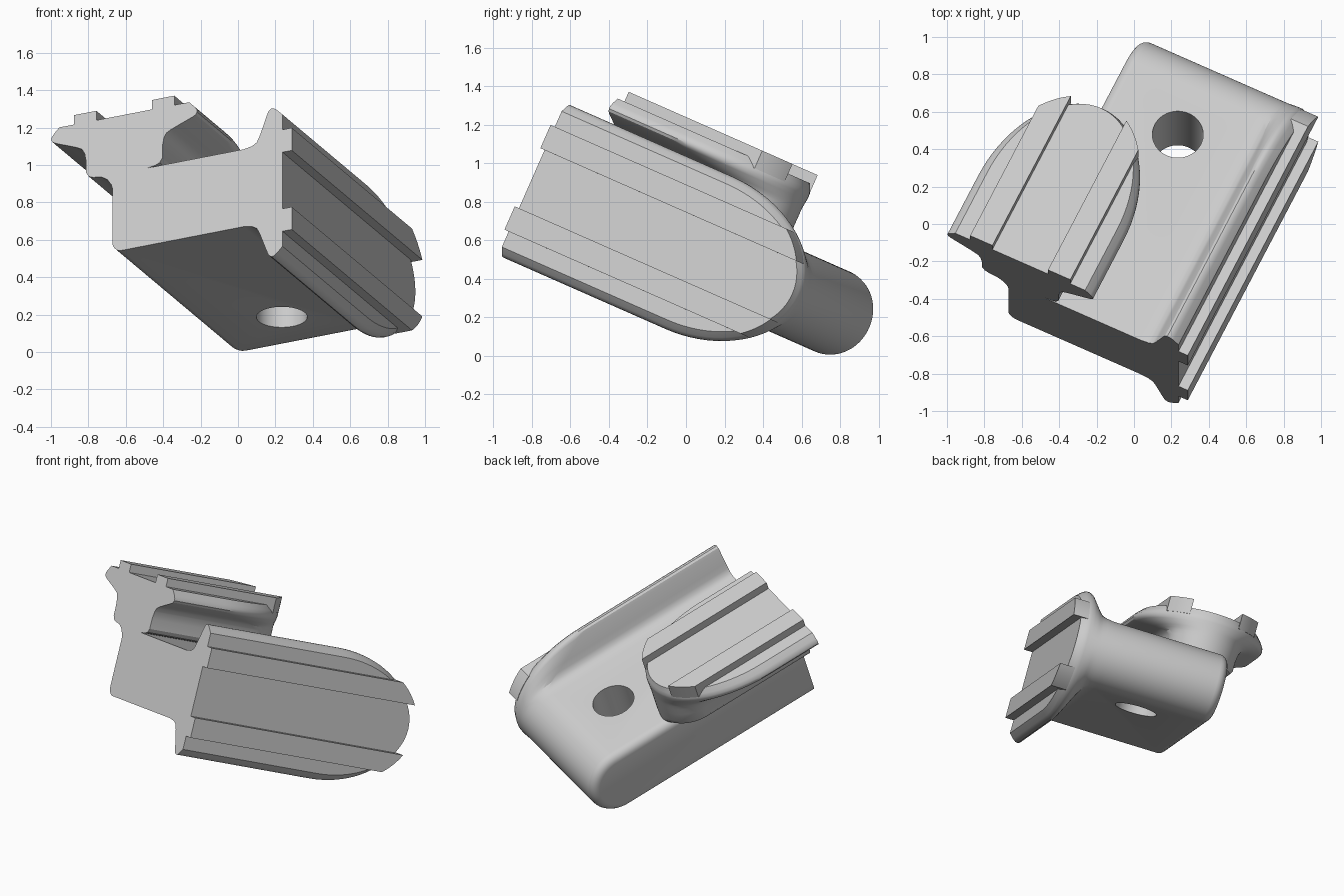
import bpy, bmesh, math
from mathutils import Vector

cube = bpy.data.objects.get("Cube")
if cube:
    bpy.data.objects.remove(cube)

grey = bpy.data.materials.new("light_grey")
grey.use_nodes = True
grey.diffuse_color = (0.6, 0.6, 0.6, 1)
grey.node_tree.nodes["Principled BSDF"].inputs["Base Color"].default_value = (0.6, 0.6, 0.6, 1)

# The bracket lies tilted: its own width, length and height axes
W = Vector((0.901, -0.396, 0.175)).normalized()
H = Vector((0, 0.403, 0.915)).normalized()
E = H.cross(W).normalized()
ORIGIN = Vector((0, -1.08, 0))


def place(w, e, h):
    return ORIGIN + W * w + E * e + H * h


def slab_frame(d, e, o):      # stacked along the width
    return place(d, e, 0.952 + o)


def neck_frame(d, e, o):      # stacked along the height
    return place(-0.675 + o, e, d)


def loft(name, rings, frame):
    """Skin a stack of equal-length outlines; each ring is (depth, [(e, offset)...])."""
    bm = bmesh.new()
    loops = [[bm.verts.new(frame(d, e, o)) for e, o in pts] for d, pts in rings]
    for a, b in zip(loops, loops[1:]):
        for i in range(len(a)):
            j = (i + 1) % len(a)
            bm.faces.new((a[i], a[j], b[j], b[i]))
    bm.faces.new(loops[0])
    bm.faces.new(loops[-1])
    bmesh.ops.recalc_face_normals(bm, faces=bm.faces)
    mesh = bpy.data.meshes.new(name)
    bm.to_mesh(mesh)
    bm.free()
    mesh.materials.append(grey)
    ob = bpy.data.objects.new(name, mesh)
    bpy.context.collection.objects.link(ob)
    return ob


def smooth(ob):
    bpy.ops.object.select_all(action='DESELECT')
    ob.select_set(True)
    bpy.context.view_layer.objects.active = ob
    bpy.ops.object.shade_smooth_by_angle(angle=math.radians(32))


def outline(t, a, end, n=40):
    """Straight sides at +-t closed by a half ellipse of length a."""
    arc = [math.pi * (i / n - 0.5) for i in range(n + 1)]
    return ([(0, -t)] + [(end - a + a * math.cos(k), t * math.sin(k)) for k in arc] + [(0, t)])


# Flange section: depth below the cap, half width, ellipse length, end inset
FLANGE = [(0.23, 0.226, 0.226, 0), (0.18, 0.235, 0.24, 0), (0.153, 0.251, 0.28, 0),
          (0.138, 0.28, 0.34, 0), (0.124, 0.315, 0.41, 0), (0.09, 0.405, 0.585, 0),
          (0.08, 0.424, 0.625, 0), (0.066, 0.432, 0.64, 0), (0.05, 0.43, 0.637, 0),
          (0.03, 0.415, 0.62, 0.008), (0, 0.385, 0.6, 0.02)]


def flanged_body(name, foot, cap, end, frame):
    rings = [(d, outline(t, a, end - inset)) for d, t, a, inset in foot]
    rings += [(cap - d, outline(t, a, end - inset)) for d, t, a, inset in FLANGE]
    return loft(name, rings, frame)


def rail(name, side, cap, end, frame):
    """Raised strip on a flange, trimmed by the flange's rounded end."""
    inner, outer, n = 0.165, 0.297, 10
    offsets = [inner + (outer - inner) * i / n for i in range(n + 1)]
    tip = [(end - 0.64 + 0.64 * math.sqrt(1 - (o / 0.432) ** 2), side * o) for o in offsets]
    pts = [(0, side * inner)] + tip + [(0, side * outer)]
    smooth(loft(name, [(cap - 0.045, pts), (cap + 0.055, pts)], frame))


# Base slab with rounded far end, flaring into the side flange
SLAB_END, SLAB_CAP = 1.66, 0.264
slab_foot = []
for i in range(6):
    k = math.radians(18 * i)
    cut = 0.055 * (1 - math.sin(k))
    slab_foot.append((-0.69 - 0.055 * math.cos(k), 0.226 - cut, 0.226 - cut, cut))
slab = flanged_body("base_slab", slab_foot, SLAB_CAP, SLAB_END, slab_frame)

# Neck rising from the slab into the top flange
NECK_END, NECK_CAP = 1.016, 1.515
neck_foot = [(1.08, 0.066, 0.226, 0), (1.12, 0.076, 0.226, 0), (1.155, 0.1, 0.226, 0),
             (1.178, 0.135, 0.226, 0), (1.185, 0.185, 0.226, 0), (1.195, 0.21, 0.226, 0),
             (1.22, 0.226, 0.226, 0)]
neck = flanged_body("neck_and_top_flange", neck_foot, NECK_CAP, NECK_END, neck_frame)

# Through hole in the slab
ring = [(1.169 + 0.136 * math.cos(k), 0.373 + 0.136 * math.sin(k))
        for k in (math.tau * i / 48 for i in range(48))]
cutter = loft("hole_cutter", [(0.5, ring), (1.3, ring)], neck_frame)
cutter.hide_render = True
mod = slab.modifiers.new("hole", 'BOOLEAN')
mod.operation = 'DIFFERENCE'
mod.solver = 'EXACT'
mod.object = cutter
bpy.context.view_layer.objects.active = slab
bpy.ops.object.modifier_apply(modifier=mod.name)
bpy.data.objects.remove(cutter)
smooth(slab)
smooth(neck)

# Pairs of rails on both flanges
for side, label in ((1, "first"), (-1, "second")):
    rail("side_rail_" + label, side, SLAB_CAP, SLAB_END, slab_frame)
    rail("top_rail_" + label, side, NECK_CAP, NECK_END, neck_frame)
